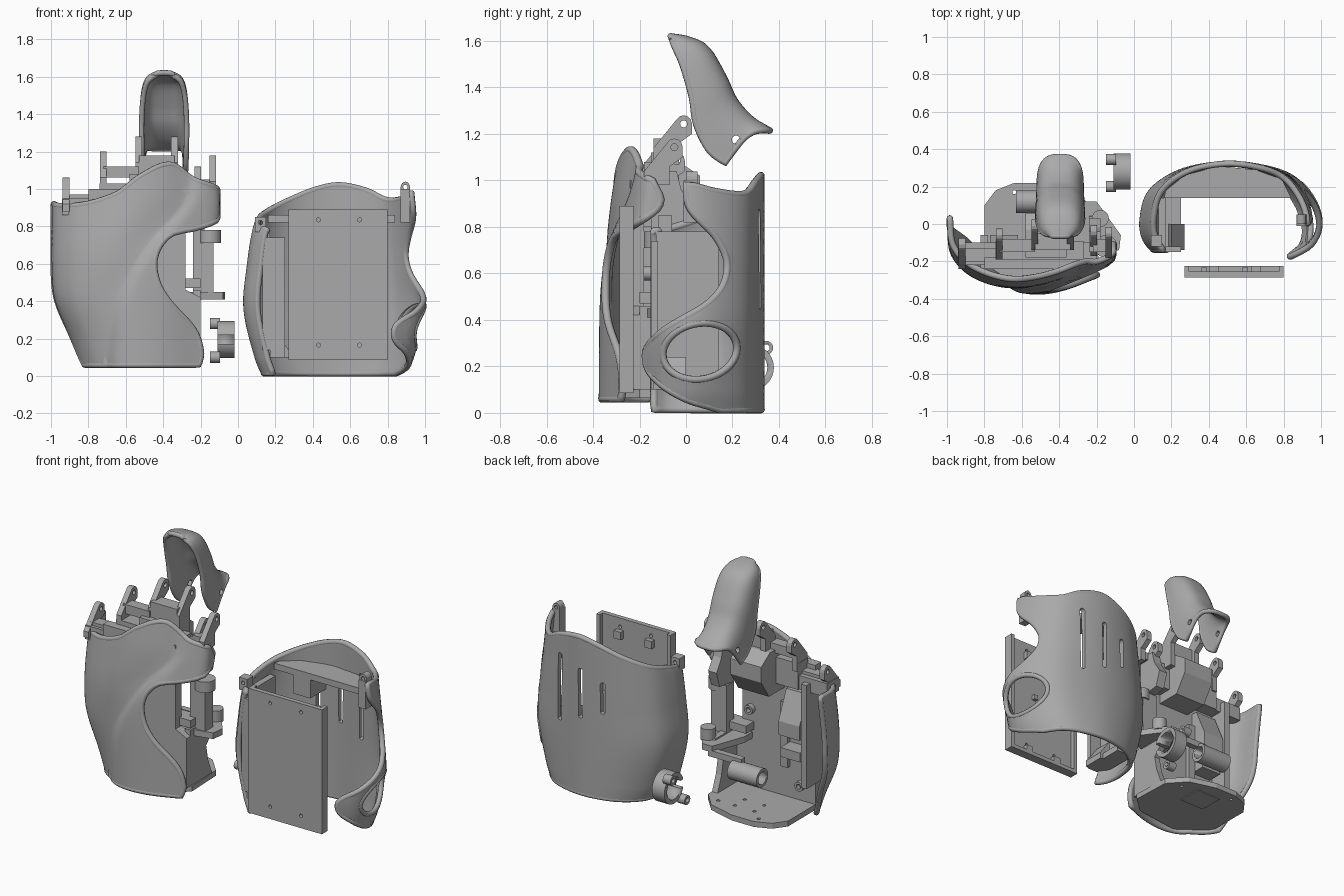
import bpy, bmesh, math
from mathutils import Vector

if "Cube" in bpy.data.objects:
    bpy.data.objects.remove(bpy.data.objects["Cube"])

grey = bpy.data.materials.new("matte grey")
grey.use_nodes = True
grey.diffuse_color = (0.4, 0.4, 0.4, 1)
grey.node_tree.nodes["Principled BSDF"].inputs["Base Color"].default_value = (0.4, 0.4, 0.4, 1)


def add(name, bm):
    bmesh.ops.recalc_face_normals(bm, faces=bm.faces)
    me = bpy.data.meshes.new(name)
    bm.to_mesh(me)
    bm.free()
    ob = bpy.data.objects.new(name, me)
    bpy.context.scene.collection.objects.link(ob)
    me.materials.append(grey)
    return ob


def bake(ob):
    dg = bpy.context.evaluated_depsgraph_get()
    me = bpy.data.meshes.new_from_object(ob.evaluated_get(dg))
    ob.modifiers.clear()
    ob.data = me


def cut(ob, *cutters):
    for c in cutters:
        m = ob.modifiers.new("cut", 'BOOLEAN')
        m.operation, m.object, m.solver = 'DIFFERENCE', c, 'EXACT'
        bake(ob)
        bpy.data.objects.remove(c)
    return ob


def smooth(ob):
    bpy.ops.object.select_all(action='DESELECT')
    bpy.context.view_layer.objects.active = ob
    ob.select_set(True)
    bpy.ops.object.shade_smooth_by_angle(angle=math.radians(35))
    return ob


def prism(name, pts, axis, lo, hi):
    # extrude a 2D outline along one axis
    def place(a, b, c):
        return {'x': (c, a, b), 'y': (a, c, b), 'z': (a, b, c)}[axis]
    bm = bmesh.new()
    f = bm.faces.new([bm.verts.new(place(a, b, lo)) for a, b in pts])
    r = bmesh.ops.extrude_face_region(bm, geom=[f])
    vs = [g for g in r["geom"] if isinstance(g, bmesh.types.BMVert)]
    bmesh.ops.translate(bm, verts=vs, vec=place(0, 0, hi - lo))
    return add(name, bm)


def box(name, x0, x1, y0, y1, z0, z1):
    return prism(name, [(x0, y0), (x1, y0), (x1, y1), (x0, y1)], 'z', z0, z1)


def oval(a, b, ra, rb, n=32, tilt=0):
    out = []
    for i in range(n):
        u, v = ra * math.cos(i * math.tau / n), rb * math.sin(i * math.tau / n)
        out.append((a + u * math.cos(tilt) - v * math.sin(tilt), b + u * math.sin(tilt) + v * math.cos(tilt)))
    return out


def rod(name, axis, a, b, r, lo, hi, n=32):
    return smooth(prism(name, oval(a, b, r, r, n), axis, lo, hi))


def bead(name, path, radius):
    # rolled rim along a closed path
    cu = bpy.data.curves.new(name, 'CURVE')
    cu.dimensions, cu.bevel_depth, cu.bevel_resolution = '3D', radius, 2
    sp = cu.splines.new('POLY')
    sp.points.add(len(path) - 1)
    for p, co in zip(sp.points, path):
        p.co = (*co, 1)
    sp.use_cyclic_u = True
    cu.materials.append(grey)
    bpy.context.scene.collection.objects.link(bpy.data.objects.new(name, cu))


def spline(keys):
    # smooth curve through (key, value, ...) rows
    ks = [k[0] for k in keys]
    vs = [Vector(tuple(k[1:]) + (0,) * (4 - len(k[1:]))) for k in keys]

    def slope(i):
        a, b = max(i - 1, 0), min(i + 1, len(ks) - 1)
        return (vs[b] - vs[a]) / (ks[b] - ks[a])

    def f(t):
        t = min(max(t, ks[0]), ks[-1])
        i = max(j for j in range(len(ks) - 1) if ks[j] <= t)
        h = ks[i + 1] - ks[i]
        s = (t - ks[i]) / h
        return (vs[i] * (2 * s**3 - 3 * s**2 + 1) + slope(i) * h * (s**3 - 2 * s**2 + s)
                + vs[i + 1] * (3 * s**2 - 2 * s**3) + slope(i + 1) * h * (s**3 - s**2))
    return f


def shell(name, fn, nu, nv, thick, radius):
    # curved sheet with thickness and a rolled rim
    bm = bmesh.new()
    g = [[bm.verts.new(fn(u / nu, v / nv)) for u in range(nu + 1)] for v in range(nv + 1)]
    for v in range(nv):
        for u in range(nu):
            bm.faces.new((g[v][u], g[v][u + 1], g[v + 1][u + 1], g[v + 1][u]))
    edge = g[0][:-1] + [r[-1] for r in g[:-1]] + g[-1][:0:-1] + [r[0] for r in g[:0:-1]]
    bead(name + "_rim", [v.co.copy() for v in edge], radius)
    ob = add(name, bm)
    m = ob.modifiers.new("thickness", 'SOLIDIFY')
    m.thickness, m.offset = thick, 0
    bake(ob)
    return ob


# palm shell with thumb notch and crease
p_sec = spline([(0, -.985, 0), (.15, -.965, -.15), (.3, -.86, -.26), (.5, -.65, -.335), (.7, -.42, -.33),
                (.85, -.24, -.27), (.94, -.12, -.21), (1, -.11, -.14)])
p_left = spline([(.05, .16), (.3, .05), (.55, 0), (.92, 0)])
p_right = spline([(.05, .87), (.13, .88), (.25, .85), (.4, .74), (.5, .69), (.62, .68), (.71, .74),
                  (.76, .87), (.81, .96), (.87, 1), (.92, .96)])
p_top = spline([(0, .92), (.3, .91), (.5, .97), (.62, 1.07), (.75, 1.13), (.85, 1.05), (.93, 1.01), (1, .98)])
p_scale = spline([(.05, .74), (.2, .83), (.4, .97), (.55, 1), (.92, 1)])
p_lean = spline([(.05, -.02), (.6, -.01), (.9, .03), (1.14, .07)])
p_crease = spline([(.1, -.7), (.4, -.65), (.68, -.5), (.92, -.3), (1.14, -.25)])


def palm(u, v):
    zn = .06 + .86 * v
    a, b = p_left(zn)[0], p_right(zn)[0]
    t = a + (b - a) * u
    x, y = p_sec(t)[:2]
    z = zn + (p_top(t)[0] - .92) * v**6
    if x < -.4:
        x = -.4 + (x + .4) * p_scale(zn)[0]
    d = x - p_crease(z)[0]
    dip = .022 * math.exp(-(d / (.16 if d < 0 else .04))**2)
    return x, y + p_lean(z)[0] + dip, z


smooth(shell("palm_shell", palm, 64, 56, .028, .017))

# back shell with thumb arm, oval opening and vent slots
b_sec = spline([(0, .12, -.155), (.08, .06, -.08), (.16, .045, .02), (.28, .09, .17), (.4, .24, .275),
                (.52, .45, .32), (.64, .65, .31), (.76, .84, .25), (.85, .95, .13), (.92, .99, 0),
                (.97, .95, -.11), (1, .85, -.175)])
b_right = spline([(.01, .83), (.06, .92), (.16, .985), (.25, 1), (.31, .985), (.38, .945), (.47, .87),
                  (.55, .83), (.65, .82), (.75, .85), (.85, .91), (.93, .92)])
b_top = spline([(0, .78), (.08, .79), (.16, .82), (.28, .87), (.4, .94), (.5, 1), (.58, 1.02), (.68, .99),
                (.76, .94), (.85, .95), (.92, .98), (1, .98)])
b_scale = spline([(.01, .79), (.1, .87), (.36, 1), (.6, .96), (.93, .87)])


def back(u, v):
    zn = .015 + .915 * v
    t = .02 + (b_right(zn)[0] - .02) * u
    x, y = b_sec(t)[:2]
    return .5 + (x - .5) * b_scale(zn)[0], y, zn + (b_top(t)[0] - .93) * v**6


back_shell = shell("back_shell", back, 64, 56, .03, .017)
ring = oval(.06, .265, .16, .12, 40, .2)
hits = [back_shell.ray_cast((2, y, z), (-1, 0, 0)) for y, z in ring]
bead("thumb_opening_rim", [h[1] - Vector((.012, 0, 0)) for h in hits if h[0]], .016)
cut(back_shell, prism("thumb_cutter", ring, 'x', .72, 1.2))
for x, z0, z1 in ((.68, .46, .86), (.52, .52, .81), (.37, .58, .75)):
    arc = [(x + .016 * math.cos(a * math.pi / 6), (z1 if a <= 6 else z0) + .016 * math.sin(a * math.pi / 6))
           for a in range(12)]
    cut(back_shell, prism("slot_cutter", arc, 'y', .2, .5))
smooth(back_shell)
box("back_side_panel", .13, .17, -.13, .14, .1, .78)
box("back_side_ledge", .17, .25, -.15, .14, .1, .14)
box("back_side_flange", .13, .25, -.15, -.12, .14, .74)
prism("back_side_foot", [(.18, .1), (.27, .1), (.27, .14), (.2, .24)], 'y', -.14, 0)
prism("back_ridge_shelf", [(.16, .14), (.84, .14), (.79, .24), (.65, .29), (.45, .31), (.27, .26), (.17, .18)],
      'z', .82, .86)
prism("back_ridge_rib", [(.3, .14), (.42, .14), (.42, .3), (.3, .26)], 'z', .7, .82)
cut(prism("back_left_lug", oval(.895, 1.005, .026, .034, 16), 'y', 0, .05),
    rod("pin_cutter", 'y', .895, 1.01, .012, -.1, .1, 12))
box("back_left_post", .87, .92, -.01, .05, .82, 1.0)
cut(box("back_right_lug", .09, .15, -.12, -.06, .77, .85), rod("pin_cutter", 'y', .12, .82, .012, -.2, .1, 12))

# rectangular cover with open back, walls and clips
cover = box("cover_plate", .27, .8, -.285, -.225, .085, .89)
cut(cover, box("pocket_cutter", .295, .775, -.255, -.1, .11, .93))
for x in (.43, .65):
    for z in (.165, .835):
        cut(cover, rod("screw_cutter", 'y', x, z, .011, -.4, 0, 12))
        box("cover_clip", x - .025, x + .025, -.256, -.225, z - .07, z - .02)
    box("cover_stud", x - .07, x - .04, -.256, -.232, .5, .53)

# finger shell, a curved half tube open at the front
f_path = spline([(0, -.065, 1.62, -.06, 1.607), (.06, 0, 1.61, -.05, 1.58), (.2, .085, 1.57, -.015, 1.5),
                 (.4, .16, 1.45, .025, 1.36), (.6, .21, 1.345, .045, 1.24), (.8, .28, 1.265, .1, 1.13),
                 (1, .36, 1.215, .17, 1.075)])
f_width = spline([(0, .045), (.06, .085), (.2, .11), (.4, .12), (.7, .118), (1, .113)])


def finger(u, v):
    a = math.pi * u
    sy, sz, ry, rz = f_path(v)
    q = math.sin(a)**.65 if 0 < u < 1 else 0
    x = math.copysign(abs(math.cos(a))**.65, math.cos(a)) * f_width(v)[0]
    return -.395 + x, ry + (sy - ry) * q, rz + (sz - rz) * q + .05 * math.sin(math.pi * q) * v**6


smooth(cut(shell("finger_shell", finger, 32, 32, .026, .015), rod("hinge_cutter", 'x', .215, 1.175, .018, -.7, -.1, 16)))

# split clamp ring
clamp = rod("clamp_ring", 'x', .28, .195, .098, -.11, -.02, 40)
cut(clamp, rod("bore_cutter", 'x', .28, .195, .07, -.3, .2), box("gap_cutter", -.3, .2, .1, .24, .17, .22))
for y, z in ((.345, .28), (.2, .1)):
    cut(rod("clamp_tab", 'x', y, z, .03, -.15, -.095, 16), rod("pin_cutter", 'x', y, z, .015, -.3, .1, 12))

# inner frame: floor, palm wall and upper block
floor = prism("frame_floor", [(-.8, -.2), (-.8, .1), (-.74, .18), (-.64, .22), (-.48, .22), (-.3, .17), (-.2, .06),
                              (-.19, -.2), (-.3, -.3), (-.6, -.34), (-.72, -.3)], 'z', .065, .1)
for x, y in ((-.64, .17), (-.3, .1), (-.56, 0), (-.42, 0), (-.56, .1), (-.42, .1)):
    cut(floor, rod("screw_cutter", 'z', x, y, .011, 0, .3, 12))
box("motor_pad", -.58, -.4, -.03, .13, .06, .07)
prism("palm_wall", [(-.8, .1), (-.2, .1), (-.2, .42), (-.28, .46), (-.28, 1), (-.8, 1)], 'y', -.24, -.18)
box("outer_wall", -.82, -.78, -.25, -.06, .25, .92)
box("little_knuckle_base", -.94, -.74, -.22, -.1, .86, .95)
box("knuckle_block", -.74, -.27, -.19, -.09, .86, 1.03)
prism("middle_motor_cover", [(-.18, .8), (-.02, .8), (.06, .92), (.06, 1.02), (-.03, 1.08), (-.18, 1.08)],
      'x', -.58, -.36)
prism("tendon_wedge", [(-.2, .55), (-.06, .55), (-.06, .64), (-.14, .82), (-.2, .82)], 'x', -.77, -.62)
box("circuit_rail", -.62, -.57, -.2, -.15, .3, .72)
box("circuit_shelf", -.76, -.62, -.2, -.08, .4, .46)
for x, z in ((-.7, .2), (-.3, .2), (-.34, .6), (-.7, .75)):
    cut(rod("wall_boss", 'y', x, z, .03, -.19, -.15, 20), rod("pin_cutter", 'y', x, z, .016, -.3, 0, 12))

# thumb side wall, bracket and column
prism("thumb_wall_lower", [(-.2, .1), (.02, .1), (-.02, .2), (-.04, .3), (.06, .4), (.04, .46), (-.2, .46)],
      'x', -.24, -.2)
prism("thumb_wall_upper", [(-.15, .76), (.0, .78), (.03, .88), (-.02, .96), (-.04, 1.04), (-.15, 1.04)],
      'x', -.24, -.18)
prism("thumb_bracket", [(-.35, -.2), (-.08, -.14), (-.07, -.06), (-.2, .12), (-.27, .12), (-.35, -.1)], 'z', .41, .45)
box("thumb_column", -.24, -.13, -.15, -.07, .44, .76)
rod("thumb_column_head", 'z', -.15, -.12, .06, .71, .78)
rod("thumb_pivot", 'z', -.18, .03, .045, .44, .52)
box("thumb_cross_arm", -.36, -.2, -.2, -.1, .47, .52)
tube = rod("motor_tube", 'x', .12, .34, .06, -.63, -.42)
cut(tube, rod("bore_cutter", 'x', .12, .34, .04, -.7, -.3))
box("motor_tube_arm", -.48, -.24, .08, .12, .38, .42)


# knuckle lugs with pin holes
def lug(name, x, y, z0, z1):
    tip = [(y + .035 * math.cos(a * math.pi / 6), z1 - .035 + .035 * math.sin(a * math.pi / 6)) for a in range(6)]
    ob = prism(name, [(y - .13, z0), (y - .02, z0), (y - .02, z1 - .12), (y + .035, z1 - .08)] + tip
               + [(y - .13, z1 - .14)], 'x', x - .018, x + .018)
    cut(ob, rod("pin_cutter", 'x', y, z1 - .037, .015, x - .1, x + .1, 12))


for part, x, y, z0, z1 in (("little", -.92, -.11, .88, 1.06), ("ring", -.72, -.06, .98, 1.2),
                           ("middle", -.53, -.01, 1, 1.28), ("index", -.34, -.01, 1, 1.28),
                           ("side", -.215, -.04, .98, 1.12), ("thumb", -.135, -.05, .98, 1.18)):
    lug(part + "_knuckle_lug", x, y, z0, z1)
box("ring_knuckle_bar", -.72, -.53, -.15, -.08, 1.06, 1.12)
box("index_knuckle_bar", -.53, -.34, -.14, -.05, 1.08, 1.18)
box("thumb_knuckle_bar", -.22, -.13, -.15, -.08, 1.0, 1.05)
box("little_knuckle_bar", -.92, -.72, -.2, -.13, .92, .97)
